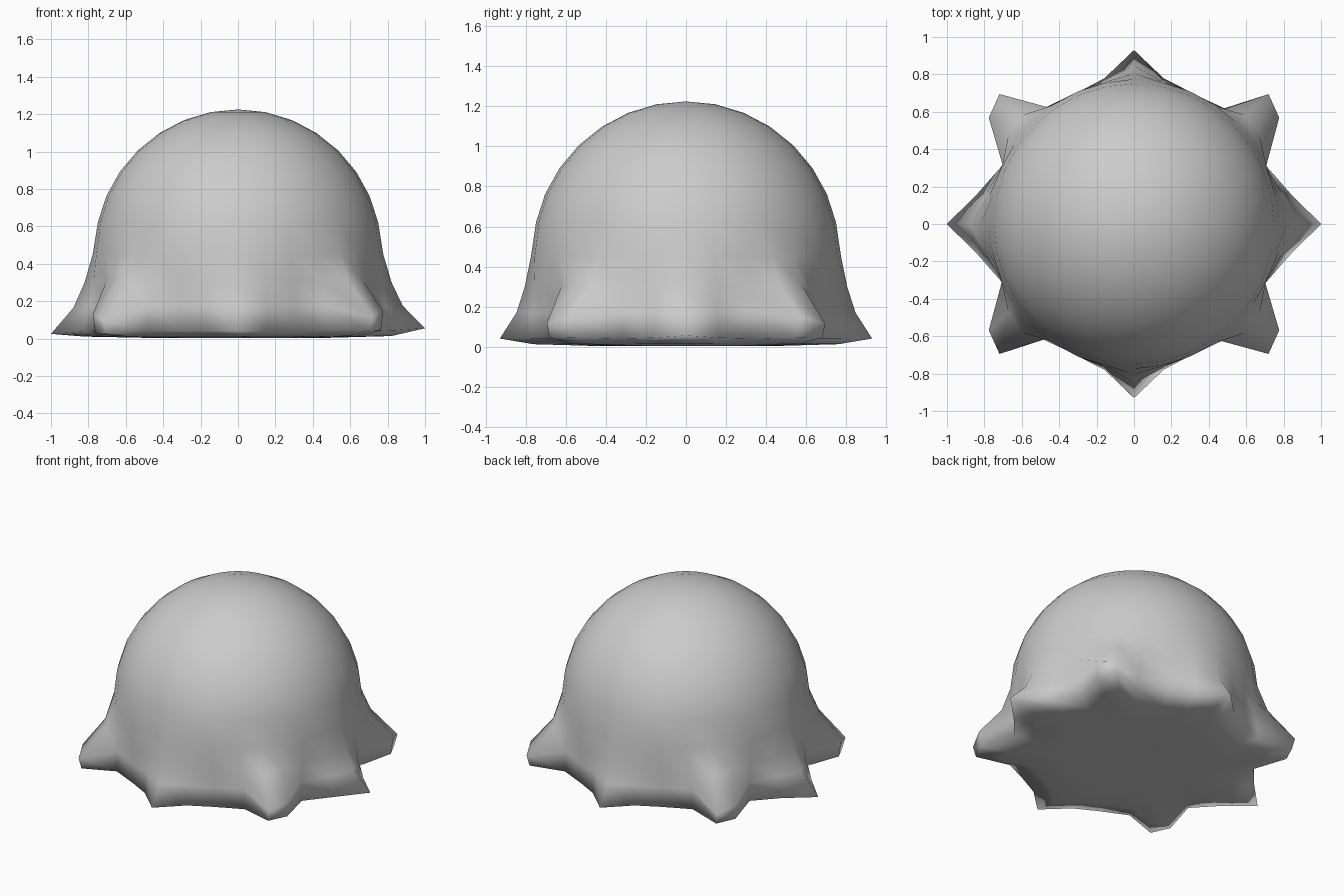
import bpy, bmesh
from math import sin, cos, pi, radians

if "Cube" in bpy.data.objects:
    bpy.data.objects.remove(bpy.data.objects["Cube"])

SEG = 32
# rim radius and angle over one quadrant, from side point over the corner to the front/back point
RIM = [1.0, 0.85, 0.77, 0.962, 1.0, 0.785, 0.765, 0.795, 0.93]
ANGLE = [0, 11.25, 24.2, 36.2, 44, 52, 66.5, 78.5, 90]
# skirt rings: (flare, height) for side/front points and for the blunt corners
POINT = [(0.03, 0.45), (0.22, 0.30), (0.48, 0.17), (1.0, 0.04)]
CORNER = [(0.0, 0.45), (0.27, 0.30), (1.0, 0.14), (0.92, 0.035)]
# how far each skirt ring follows the shifted rim angles
SHIFT = [0.2, 0.6, 1.0, 1.0]


def quadrant_index(j):
    k = j % 16
    return k if k <= 8 else 16 - k


def rim_angle(j, shift):
    even = 2 * pi * j / SEG
    q = quadrant_index(j)
    delta = radians(ANGLE[q] - 11.25 * q) * shift
    return even + (delta if j % 16 <= 8 else -delta)


bm = bmesh.new()
rings = []


def add_ring(fn, shift=0):
    ring = []
    for j in range(SEG):
        a = rim_angle(j, shift)
        r, z = fn(quadrant_index(j))
        tilt = 0.075 * max(0, r - 0.8) * cos(a)
        ring.append(bm.verts.new((r * cos(a), r * sin(a), z + tilt)))
    rings.append(ring)


# dome
top = bm.verts.new((0, 0, 1.225))
for i in range(1, 8):
    t = pi * i / 16
    add_ring(lambda q: ((0.75 + 0.002 * i) * sin(t), 0.475 + 0.75 * cos(t)))

# flared skirt with eight points
for level in range(4):
    def skirt(q):
        flare, z = (CORNER if q in (3, 4) else POINT)[level]
        if q == 4 and level == 2:
            z = 0.105
        return 0.77 + (RIM[q] - 0.77) * flare, z
    add_ring(skirt, SHIFT[level])

# nearly flat underside
add_ring(lambda q: (RIM[q] * 0.82, 0.012), 1)
add_ring(lambda q: (0.45, 0.003))
add_ring(lambda q: (0.2, 0.01))
bottom = bm.verts.new((0, 0, 0.012))

for a, b in zip(rings, rings[1:]):
    for j in range(SEG):
        k = (j + 1) % SEG
        bm.faces.new((a[j], b[j], b[k], a[k]))
for j in range(SEG):
    k = (j + 1) % SEG
    bm.faces.new((top, rings[0][j], rings[0][k]))
    bm.faces.new((bottom, rings[-1][k], rings[-1][j]))
bmesh.ops.recalc_face_normals(bm, faces=bm.faces)
for f in bm.faces:
    f.smooth = True

mesh = bpy.data.meshes.new("draped_dome")
bm.to_mesh(mesh)
bm.free()
bpy.context.collection.objects.link(bpy.data.objects.new("draped_dome", mesh))
